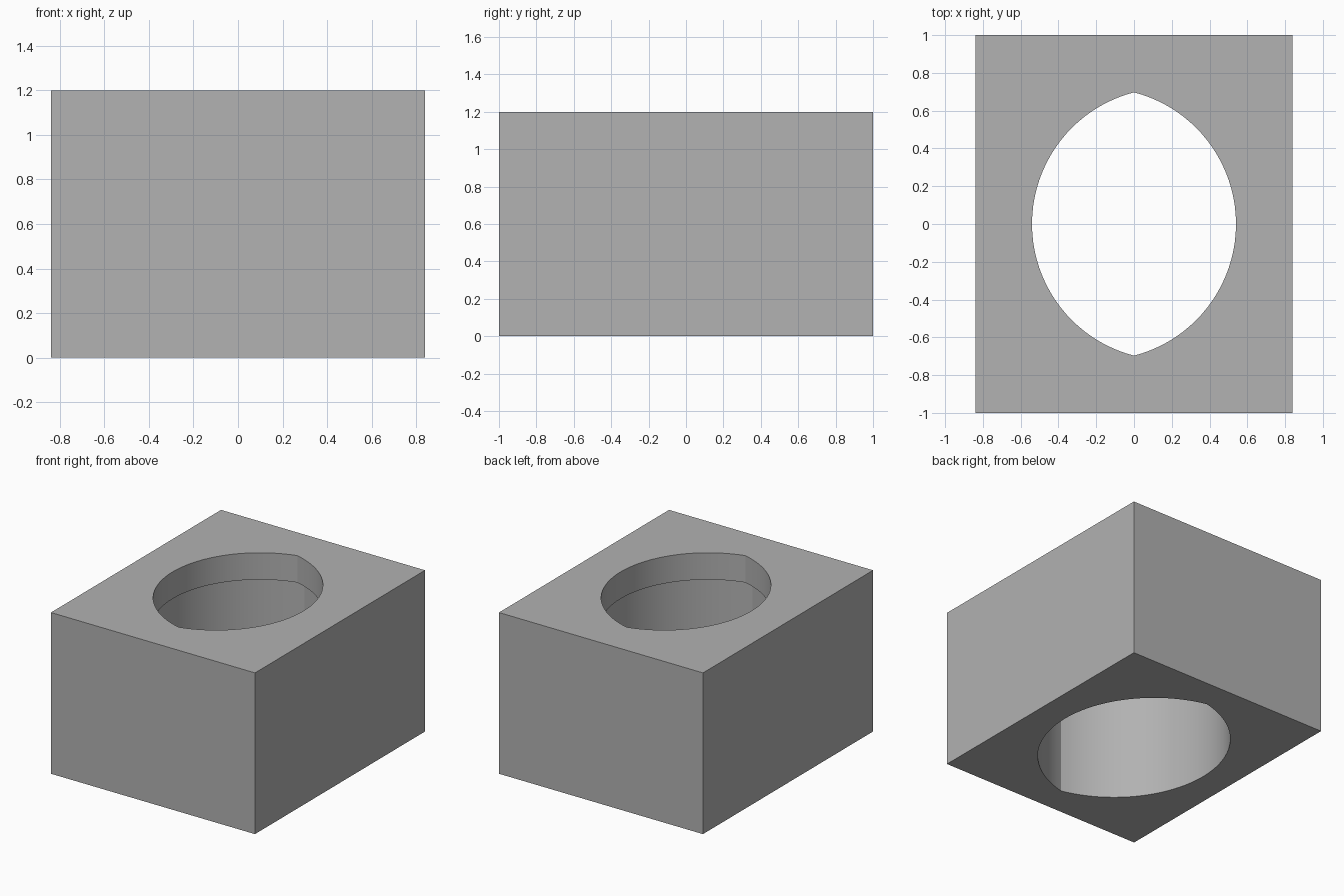
import bpy, bmesh
from math import acos, cos, sin, pi

if "Cube" in bpy.data.objects:
    bpy.data.objects.remove(bpy.data.objects["Cube"], do_unlink=True)

HALF_X, HALF_Y, HEIGHT, LEDGE_Z = 0.84, 1.0, 1.2, 1.0
ARC_OFFSET, LIP_RADIUS, BORE_RADIUS = 0.18, 0.72, 0.80
STEPS = 40

grey = bpy.data.materials.new("plain grey")
grey.use_nodes = True
colour = (0.445, 0.445, 0.445, 1)
grey.diffuse_color = colour
grey.node_tree.nodes["Principled BSDF"].inputs["Base Color"].default_value = colour


def lens(radius):
    """Pointed oval made of two overlapping circular arcs."""
    tip = acos(ARC_OFFSET / radius)
    points = []
    for side in (1, -1):
        for i in range(STEPS):
            a = -tip + 2 * tip * i / STEPS
            points.append((side * (radius * cos(a) - ARC_OFFSET), side * radius * sin(a)))
    return points


bm = bmesh.new()


def ring(points, z):
    verts = [bm.verts.new((x, y, z)) for x, y in points]
    return verts, [bm.edges.new((v, verts[i - 1])) for i, v in enumerate(verts)]


def wall(lower, upper):
    for i in range(len(lower)):
        bm.faces.new((lower[i - 1], lower[i], upper[i], upper[i - 1]))


def cap(outer, inner):
    bmesh.ops.triangle_fill(bm, use_beauty=True, edges=outer + inner)


# Block outline, narrow lip opening and wider bore below it
corners = [(-HALF_X, -HALF_Y), (HALF_X, -HALF_Y), (HALF_X, HALF_Y), (-HALF_X, HALF_Y)]
block_low, block_low_edges = ring(corners, 0)
block_top, block_top_edges = ring(corners, HEIGHT)
bore_low, bore_low_edges = ring(lens(BORE_RADIUS), 0)
bore_top, _ = ring(lens(BORE_RADIUS), LEDGE_Z)
lip_low, _ = ring(lens(LIP_RADIUS), LEDGE_Z)
lip_top, lip_top_edges = ring(lens(LIP_RADIUS), HEIGHT)

# Outer sides, bore wall, ledge and lip wall
wall(block_low, block_top)
wall(bore_low, bore_top)
wall(bore_top, lip_low)
wall(lip_low, lip_top)

# Top and bottom faces around the openings
cap(block_top_edges, lip_top_edges)
cap(block_low_edges, bore_low_edges)
bmesh.ops.recalc_face_normals(bm, faces=bm.faces)

mesh = bpy.data.meshes.new("block_with_opening")
bm.to_mesh(mesh)
bm.free()
mesh.materials.append(grey)
block = bpy.data.objects.new("block_with_opening", mesh)
bpy.context.collection.objects.link(block)

# Smooth curved walls, sharp edges kept
bpy.context.view_layer.objects.active = block
block.select_set(True)
bpy.ops.object.shade_smooth_by_angle(angle=pi / 9)
